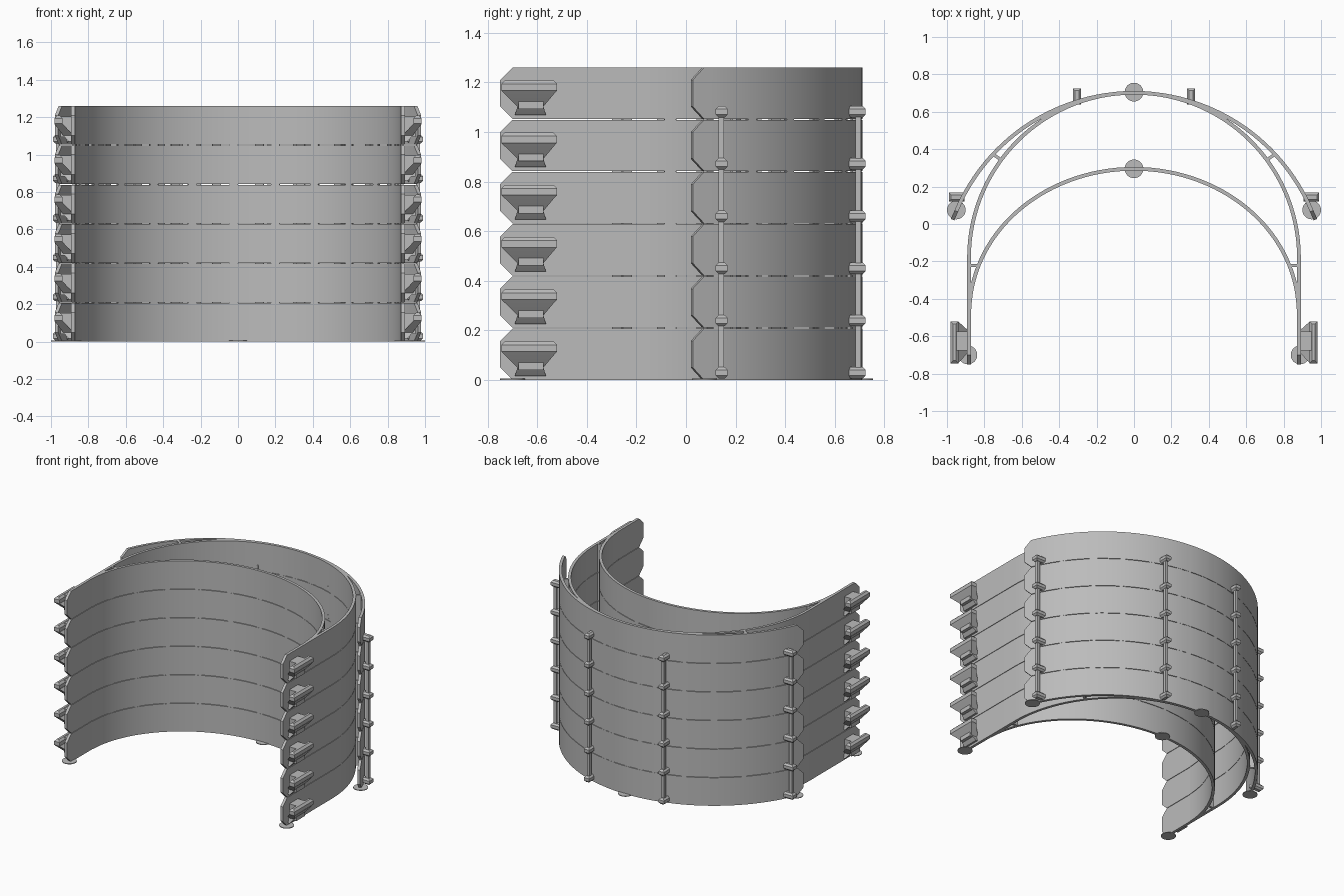
import bpy, bmesh
from math import sin, cos, pi, sqrt, asin
from mathutils import Vector

old = bpy.data.objects.get("Cube")
if old:
    bpy.data.objects.remove(old, do_unlink=True)

LAYERS, PITCH, H, WALL = 6, 0.2106, 0.207, 0.02

grey = bpy.data.materials.new("light grey plastic")
grey.use_nodes = True
COLOUR = (0.5, 0.5, 0.5, 1)
grey.diffuse_color = COLOUR
grey.node_tree.nodes["Principled BSDF"].inputs["Base Color"].default_value = COLOUR


def finish(name, bm, mirror=False, count=1, thickness=0):
    """Turn a bmesh into a shaded object, thickened, mirrored and stacked."""
    me = bpy.data.meshes.new(name)
    bmesh.ops.recalc_face_normals(bm, faces=bm.faces)
    bm.to_mesh(me)
    bm.free()
    me.materials.append(grey)
    ob = bpy.data.objects.new(name, me)
    bpy.context.collection.objects.link(ob)
    bpy.ops.object.select_all(action='DESELECT')
    ob.select_set(True)
    bpy.context.view_layer.objects.active = ob
    if thickness:
        mod = ob.modifiers.new("thickness", 'SOLIDIFY')
        mod.thickness, mod.offset = thickness, 0
        bpy.ops.object.modifier_apply(modifier=mod.name)
    bpy.ops.object.shade_smooth_by_angle(angle=pi / 6)
    if mirror:
        ob.modifiers.new("mirror", 'MIRROR').use_mirror_merge = False
    if count > 1:
        mod = ob.modifiers.new("stack", 'ARRAY')
        mod.count = count
        mod.use_relative_offset = False
        mod.use_constant_offset = True
        mod.constant_offset_displace = (0, 0, PITCH)
    return ob


def strip(bm, path, z0, z1, cham=0):
    """Upright sheet along a plan path; ends come to a chamfered point."""
    pts = [Vector((x, y, 0)) for x, y in path]
    ends = {0: (pts[0] - pts[1]).normalized(),
            len(pts) - 1: (pts[-1] - pts[-2]).normalized()}
    rows = [z0, z0 + cham, z1 - cham, z1] if cham else [z0, z1]
    grid = []
    for r, z in enumerate(rows):
        push = cham if cham and r in (1, 2) else 0
        grid.append([bm.verts.new(p + ends.get(i, Vector()) * push + Vector((0, 0, z)))
                     for i, p in enumerate(pts)])
    for a, b in zip(grid, grid[1:]):
        for i in range(len(pts) - 1):
            bm.faces.new((a[i], a[i + 1], b[i + 1], b[i]))


def loft(bm, rings):
    """Closed solid through rectangles given as (x0, x1, y0, y1, z)."""
    loops = [[bm.verts.new(c) for c in ((a, p, z), (b, p, z), (b, q, z), (a, q, z))]
             for a, b, p, q, z in rings]
    bm.faces.new(loops[0])
    bm.faces.new(loops[-1])
    for lo, hi in zip(loops, loops[1:]):
        for i in range(4):
            j = (i + 1) % 4
            bm.faces.new((lo[i], lo[j], hi[j], hi[i]))


def box(bm, x0, x1, y0, y1, z0, z1, c=0):
    """Box with its top and bottom rims chamfered by c."""
    full = (x0, x1, y0, y1)
    if not c:
        return loft(bm, [full + (z0,), full + (z1,)])
    small = (x0 + c, x1 - c, y0 + c, y1 - c)
    loft(bm, [small + (z0,), full + (z0 + c,), full + (z1 - c,), small + (z1,)])


def arc(rx, ry, cy, half, n=60):
    """Plan arc about the y axis spanning +-half radians from straight back."""
    return [(rx * sin(t), cy + ry * cos(t))
            for t in (half * (2 * i / n - 1) for i in range(n + 1))]


# Plan curves of the three bands
side = 0.882
main_path = [(-side, -0.70), (-side, -0.44)] + arc(side, side, -0.18, pi / 2) \
    + [(side, -0.44), (side, -0.70)]
visor_path = arc(1.03, 1.03, -0.329, asin(0.95 / 1.03))
brow_path = arc(0.88, 0.771, -0.476, pi / 2 - 0.03)

# Bands, and the small bridges that join each layer to the next
for name, path, cham in (("main_band", main_path, 0.05),
                         ("visor_band", visor_path, 0.05),
                         ("brow_band", brow_path, 0)):
    bm = bmesh.new()
    strip(bm, path, 0, H, cham)
    finish(name, bm, count=LAYERS, thickness=WALL)
    bm = bmesh.new()
    for i in range(4, len(path) - 4, 5):
        strip(bm, path[i:i + 2], H - 0.002, PITCH + 0.002)
    finish(name + "_bridges", bm, count=LAYERS - 1, thickness=WALL * 0.9)

# Short ribs tying the bands together
bm = bmesh.new()
strip(bm, [(0.825, -0.222), (side, -0.222)], 0, H)
strip(bm, [(0.712, 0.344), (0.758, 0.376)], 0, H)
finish("band_ribs", bm, mirror=True, count=LAYERS, thickness=0.016)

# Strap hooks: outer bar, post to the arm, tapered underside
bm = bmesh.new()
box(bm, 0.938, 0.982, -0.745, -0.52, 0.10, 0.155, 0.014)
box(bm, 0.88, 0.95, -0.675, -0.575, 0.04, 0.152)
loft(bm, [(0.88, 0.905, -0.69, -0.565, 0.016),
          (0.88, 0.935, -0.68, -0.575, 0.05),
          (0.938, 0.982, -0.742, -0.523, 0.112)])
finish("strap_hooks", bm, mirror=True, count=LAYERS)

# Pegs that hold the shield sheet
bm = bmesh.new()
box(bm, 0.905, 0.99, 0.12, 0.168, 0.006, 0.052, 0.012)
box(bm, 0.283, 0.327, 0.64, 0.725, 0.006, 0.052, 0.012)
finish("shield_pegs", bm, mirror=True, count=LAYERS)

# Thin rods linking pegs of neighbouring layers
bm = bmesh.new()
for x, y in ((0.962, 0.143), (0.305, 0.695)):
    box(bm, x - 0.011, x + 0.011, y - 0.011, y + 0.011, 0.045, PITCH + 0.012)
finish("peg_rods", bm, mirror=True, count=LAYERS - 1)


# Flat pads under the lowest layer
def pads(name, spots, mirror):
    bm = bmesh.new()
    for x, y in spots:
        made = bmesh.ops.create_cone(bm, cap_ends=True, segments=32,
                                     radius1=0.05, radius2=0.05, depth=0.005)
        bmesh.ops.translate(bm, verts=made["verts"], vec=(x, y, 0.0025))
    finish(name, bm, mirror=mirror)


pads("corner_pads", [(0.95, 0.075), (0.888, -0.70)], True)
pads("middle_pads", [(0, 0.705), (0, 0.295)], False)
